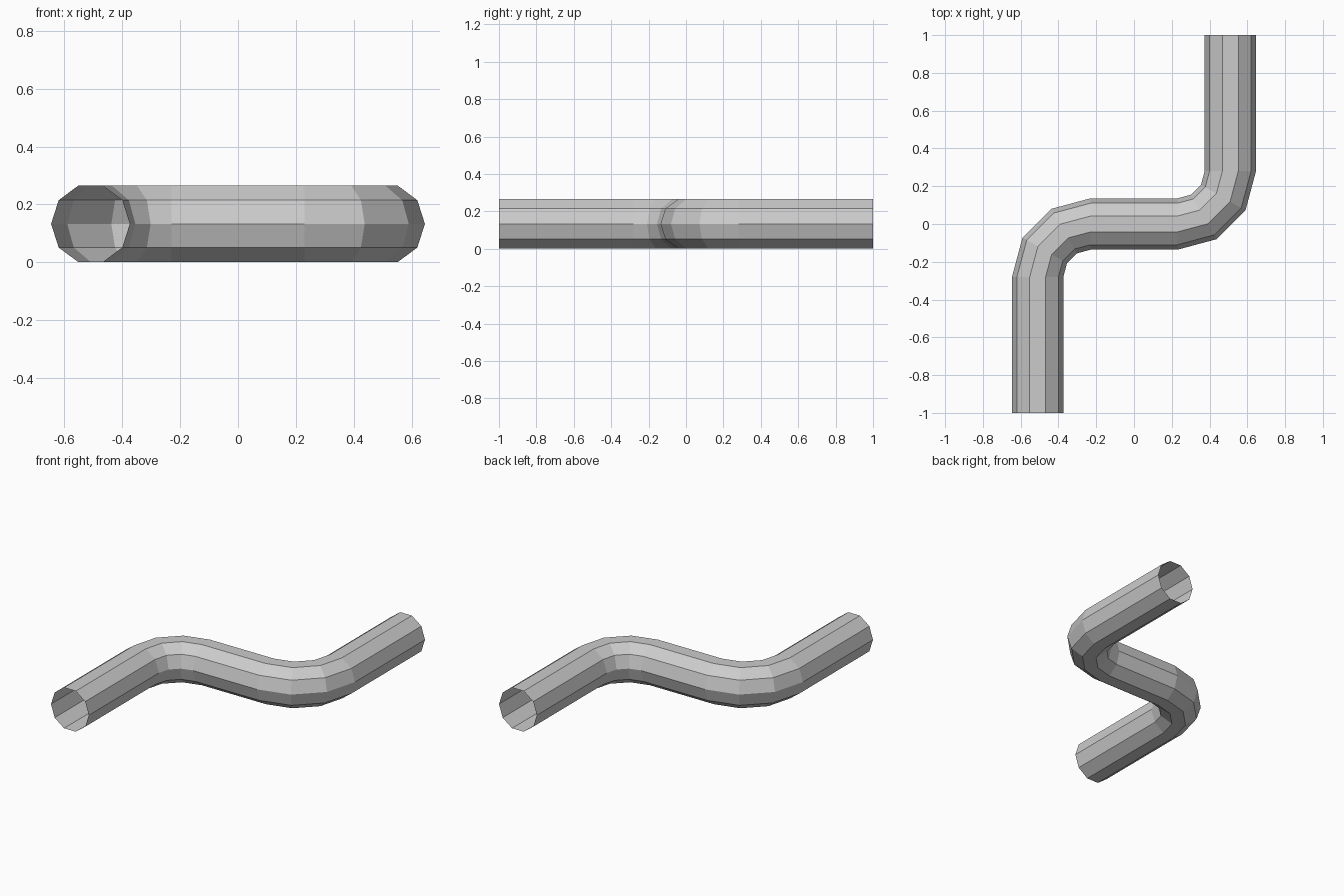
import bpy, bmesh, math

if "Cube" in bpy.data.objects:
    bpy.data.objects.remove(bpy.data.objects["Cube"])

SIDES = 10
RX, RZ = 0.136, 0.139      # pipe half width and half height
CZ = 0.133                 # height of the pipe axis
R = 0.28                   # bend radius
X, STEPS = 0.51, 3         # offset of the straight legs, segments per bend

# Centre line: (x, y, heading), heading measured from +y towards +x
path = [(-X, -1.0, 0.0)]
for i in range(STEPS + 1):
    a = math.pi / 2 * i / STEPS
    path.append((-X + R - R * math.cos(a), -R + R * math.sin(a), a))
# The second half is the first half rotated 180 degrees
path += [(-x, -y, a) for x, y, a in reversed(path)]

# Sweep a ten-sided section along the path, ends left open
bm = bmesh.new()
rings = []
for x, y, a in path:
    ring = []
    for k in range(SIDES):
        t = 2 * math.pi * k / SIDES
        s = RX * math.cos(t)
        ring.append(bm.verts.new((x + s * math.cos(a), y - s * math.sin(a),
                                  CZ + RZ * math.sin(t))))
    rings.append(ring)
for r0, r1 in zip(rings, rings[1:]):
    for k in range(SIDES):
        n = (k + 1) % SIDES
        bm.faces.new((r0[k], r0[n], r1[n], r1[k]))
bmesh.ops.recalc_face_normals(bm, faces=bm.faces)

mesh = bpy.data.meshes.new("bent_pipe")
bm.to_mesh(mesh)
bm.free()
bpy.context.collection.objects.link(bpy.data.objects.new("bent_pipe", mesh))
